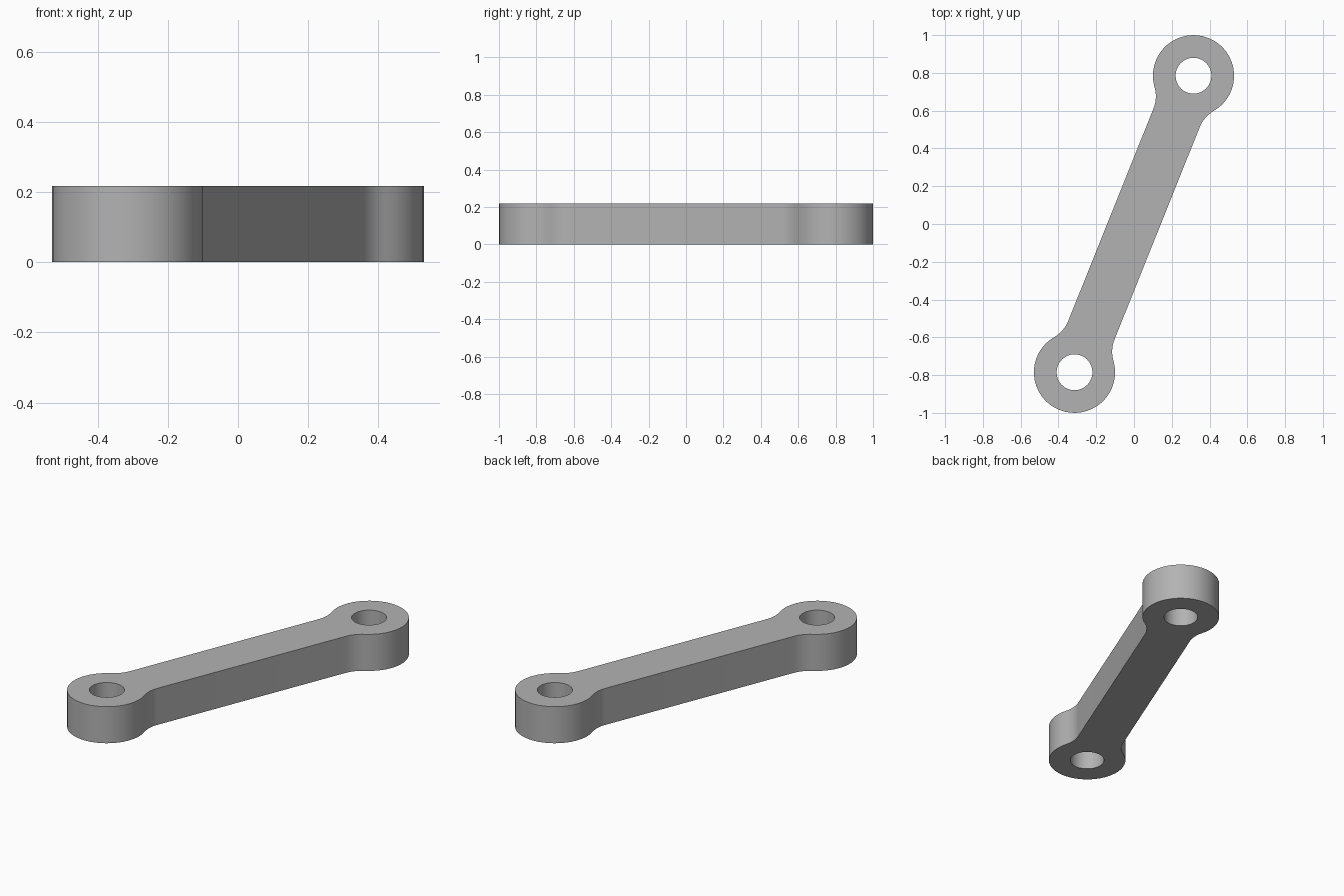
import bpy
import bmesh
from math import atan2, cos, sin, hypot, pi, radians
from mathutils import Matrix, Vector

if "Cube" in bpy.data.objects:
    bpy.data.objects.remove(bpy.data.objects["Cube"], do_unlink=True)

HEIGHT = 0.218
EYE = Vector((0.315, 0.785))     # centre of the back eye
EYE_R, HOLE_R = 0.215, 0.095
ARM_HALF, FILLET = 0.132, 0.17


def arc(cx, cy, r, start, end, steps):
    return [Vector((cx + r * cos(start + (end - start) * i / steps),
                    cy + r * sin(start + (end - start) * i / steps), 0))
            for i in range(steps + 1)]


def loop(bm, points):
    verts = [bm.verts.new(p) for p in points]
    return [bm.edges.new((a, b)) for a, b in zip(verts, verts[1:] + verts[:1])]


# Outline of one end along +x: fillet, eye, fillet
reach = EYE.length
fy = ARM_HALF + FILLET
fx = reach - ((EYE_R + FILLET) ** 2 - fy ** 2) ** 0.5
touch = atan2(fy, fx - reach)    # where the fillet meets the eye
end = arc(fx, -fy, FILLET, pi / 2, pi - touch, 6)
end += arc(reach, 0, EYE_R, -touch, touch, 32)[1:-1]
end += arc(fx, fy, FILLET, touch - pi, -pi / 2, 6)

# Full plate face with both holes
bm = bmesh.new()
edges = loop(bm, end + [-p for p in end])
for side in (1, -1):
    edges += loop(bm, arc(side * reach, 0, HOLE_R, 0, 2 * pi, 32)[:-1])
bmesh.ops.triangle_fill(bm, edges=edges, use_beauty=True, normal=(0, 0, 1))

# Thicken the plate and turn it to its diagonal
walls = bmesh.ops.extrude_face_region(bm, geom=bm.faces[:])
top = [g for g in walls["geom"] if isinstance(g, bmesh.types.BMVert)]
bmesh.ops.translate(bm, verts=top, vec=(0, 0, HEIGHT))
bmesh.ops.recalc_face_normals(bm, faces=bm.faces[:])
bmesh.ops.transform(bm, verts=bm.verts[:],
                    matrix=Matrix.Rotation(atan2(EYE.y, EYE.x), 4, "Z"))
mesh = bpy.data.meshes.new("link_arm")
bm.to_mesh(mesh)
bm.free()

link = bpy.data.objects.new("link_arm", mesh)
bpy.context.collection.objects.link(link)

# Plain grey
grey = bpy.data.materials.new("grey")
grey.use_nodes = True
colour = (0.45, 0.45, 0.45, 1)
grey.diffuse_color = colour
grey.node_tree.nodes["Principled BSDF"].inputs["Base Color"].default_value = colour
mesh.materials.append(grey)

bpy.ops.object.select_all(action="DESELECT")
link.select_set(True)
bpy.context.view_layer.objects.active = link
bpy.ops.object.shade_smooth_by_angle(angle=radians(30))
